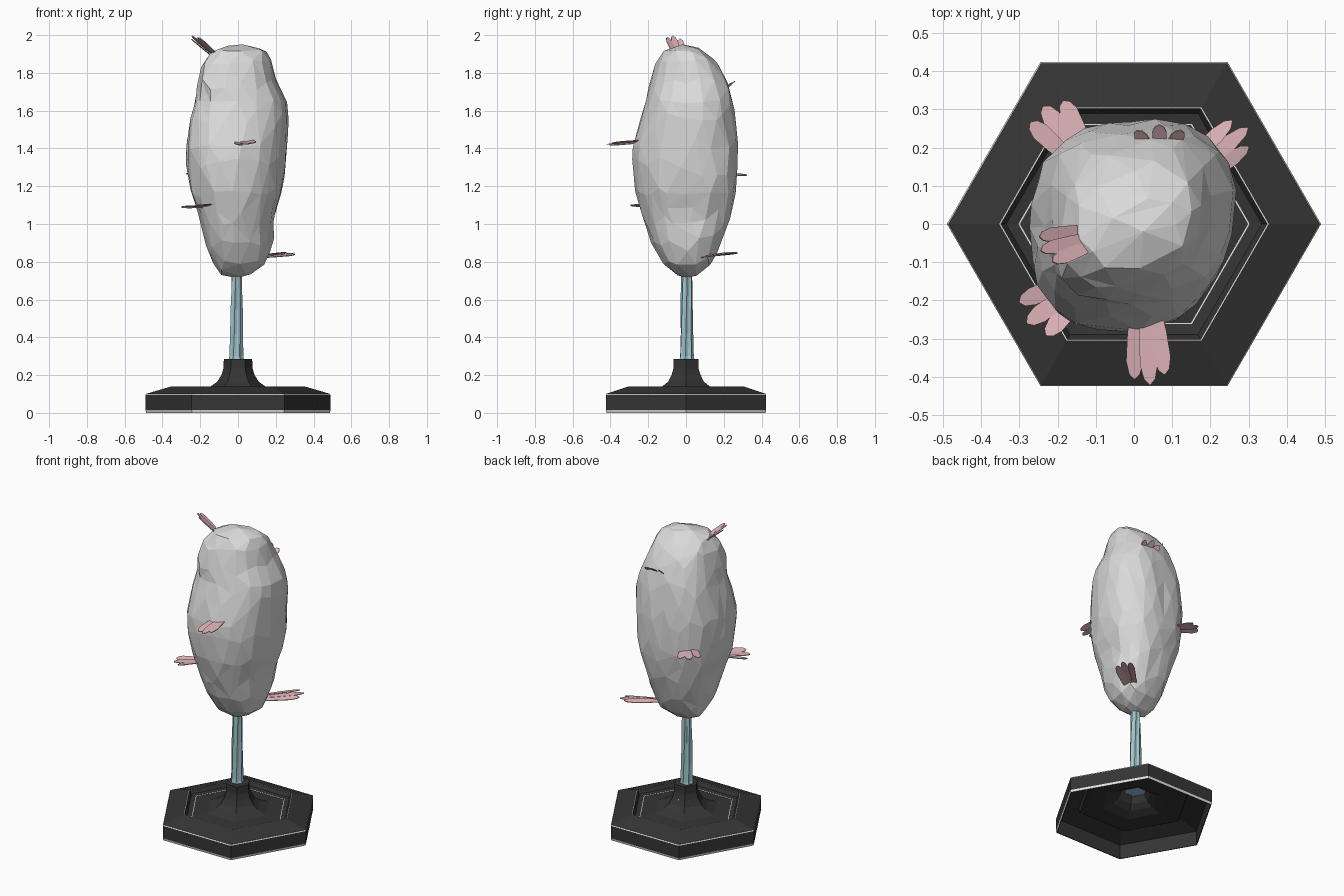
import bpy, bmesh, math, random
from mathutils import Vector, Matrix, noise

random.seed(4)
cube = bpy.data.objects.get("Cube")
if cube:
    bpy.data.objects.remove(cube)


def material(name, rgb):
    m = bpy.data.materials.new(name)
    m.use_nodes = True
    m.diffuse_color = (*rgb, 1)
    m.node_tree.nodes["Principled BSDF"].inputs["Base Color"].default_value = (*rgb, 1)
    return m


black = material("charcoal", (0.035, 0.035, 0.035))
white = material("trim white", (0.8, 0.78, 0.78))
grey = material("pale grey", (0.7, 0.7, 0.7))
blue = material("pale blue", (0.36, 0.57, 0.61))
pink = material("dusty pink", (0.76, 0.47, 0.5))


def finish(bm, name, *mats):
    bmesh.ops.recalc_face_normals(bm, faces=bm.faces)
    me = bpy.data.meshes.new(name)
    bm.to_mesh(me)
    bm.free()
    for m in mats:
        me.materials.append(m)
    ob = bpy.data.objects.new(name, me)
    bpy.context.collection.objects.link(ob)
    return ob


def lathe(bm, profile, sides, warp=lambda i, k: (1, 0)):
    """Sweep (radius, height, material) points round z; warp gives scale and turn."""
    rings = []
    for i, (r, z, _) in enumerate(profile):
        ring = []
        for k in range(sides):
            s, turn = warp(i, k)
            a = math.tau * k / sides + turn
            ring.append(bm.verts.new((r * s * math.cos(a), r * s * math.sin(a), z)))
        rings.append(ring)
    for (a, b), point in zip(zip(rings, rings[1:]), profile):
        for k in range(sides):
            j = (k + 1) % sides
            f = bm.faces.new((a[k], a[j], b[j], b[k]))
            f.material_index = point[2]
    bmesh.ops.remove_doubles(bm, verts=bm.verts, dist=1e-5)


# Thin hollow hexagonal plinth with pale trim lines and a flared socket
bm = bmesh.new()
lathe(bm, [
    (0, .275, 0), (.068, .275, 0), (.07, .232, 0), (.081, .195, 0), (.103, .158, 0),
    (.14, .132, 0), (.2, .11, 0), (.3, .104, 0), (.338, .107, 0), (.35, .132, 0),
    (.481, .093, 0), (.481, 0, 0), (.486, 0, 1), (.49, .014, 0), (.49, .095, 1),
    (.486, .101, 0), (.353, .14, 1), (.349, .14, 0), (.335, .115, 0),
    (.303, .112, 1), (.299, .112, 0), (.2, .118, 0), (.145, .14, 0),
    (.11, .165, 0), (.088, .2, 0), (.077, .235, 0), (.075, .285, 0), (0, .285, 0),
], 6)
finish(bm, "plinth", black, white)

# Ridged, slightly twisted stem with a spreading root
bm = bmesh.new()
levels = [(.078, .195), (.055, .235), (.039, .3), (.036, .42), (.033, .55), (.031, .66), (.03, .78)]
lathe(bm, [(0, .195, 0)] + [(r, z, 0) for r, z in levels] + [(0, .78, 0)], 14,
      lambda i, k: ((1 if k % 2 else .8) * random.uniform(.92, 1.04), i * .08))
stem = finish(bm, "stem", blue)
stem.location = (-.008, .004, 0)

# Boulder: height, then extents towards -x, +x, -y, +y
sections = [
    (.715, 0, 0, 0, 0),
    (.73, .09, .06, .05, .06),
    (.79, .13, .14, .12, .13),
    (.9, .17, .175, .18, .18),
    (1.05, .21, .185, .23, .23),
    (1.2, .255, .235, .27, .26),
    (1.38, .27, .25, .287, .265),
    (1.55, .25, .257, .24, .255),
    (1.65, .225, .25, .205, .24),
    (1.76, .2, .19, .182, .21),
    (1.86, .178, .172, .15, .155),
    (1.92, .125, .145, .11, .08),
    (1.942, .06, .07, .06, .04),
    (1.95, 0, 0, 0, 0),
]


def extents(z):
    for a, b in zip(sections, sections[1:]):
        if z <= b[0]:
            t = (z - a[0]) / (b[0] - a[0])
            return [p + (q - p) * t for p, q in zip(a[1:], b[1:])]
    return sections[-1][1:]


# Fullness of each diagonal corner, keyed by (towards +x, towards +y)
corners = {(True, True): .07, (False, False): .02, (True, False): -.08, (False, True): -.01}

bm = bmesh.new()
bmesh.ops.create_icosphere(bm, subdivisions=4, radius=1)
low, high = sections[0][0], sections[-1][0]
for v in bm.verts:
    d = v.co.copy()
    z = (low + high) / 2 + d.z * (high - low) / 2
    left, right, front, back = extents(z)
    # Slightly squared, uneven cross-section
    a = math.atan2(d.y, d.x)
    c, s = math.cos(a), math.sin(a)
    k = (abs(c) ** 2.5 + abs(s) ** 2.5) ** (-1 / 2.5)
    fullness = corners[c > 0, s > 0]
    if c < 0 and s < 0 and z > 1.7:
        fullness += .08
    k *= 1 + abs(math.sin(2 * a)) * fullness
    lump = 1.012 + .03 * noise.noise(d * 3.5)
    v.co = (c * k * lump * (right if c > 0 else left),
            s * k * lump * (back if s > 0 else front), z)
    v.co += noise.noise_vector(d * 9) * .006
boulder = finish(bm, "boulder", grey)
facets = boulder.modifiers.new("irregular facets", 'DECIMATE')
facets.ratio = .3


# Clusters of three thin rounded petals
def petal_cluster(name, base, tip, across, width, fan):
    base, tip, across = Vector(base), Vector(tip), Vector(across).normalized()
    along = (tip - base).normalized()
    normal = along.cross(across).normalized()
    across = normal.cross(along)
    frame = Matrix((along, across, normal)).transposed()
    outline = [(0, .3), (.35, .46), (.75, .5), (.93, .32), (1, .05)]
    outline += [(u, -w) for u, w in reversed(outline)]
    bm = bmesh.new()
    for k in (-1, 0, 1):
        length = (tip - base).length * (1 - .08 * abs(k) - .04 * (k > 0))
        turn = (Matrix.Rotation(k * fan, 3, 'Z') @ Matrix.Rotation(.2 * k, 3, 'X'))
        shift = Vector((0, k * width * .55, .004 * k))
        verts = [bm.verts.new(base + frame @ (turn @ Vector((u * length, w * width, 0)) + shift))
                 for u, w in outline]
        face = bm.faces.new(verts)
        top = bmesh.ops.extrude_face_region(bm, geom=[face])["geom"]
        for v in top:
            if isinstance(v, bmesh.types.BMVert):
                v.co += normal * .004
    finish(bm, name, pink)


petal_cluster("crown_petals", (-.115, -.035, 1.88), (-.245, -.07, 1.994), (.35, -1, .1), .038, .1)
petal_cluster("upper_back_petals", (.068, .185, 1.7), (.066, .258, 1.758), (1, .1, .15), .038, .45)
petal_cluster("front_petals", (.03, -.22, 1.436), (.042, -.42, 1.42), (1, 0, 0), .046, .08)
petal_cluster("back_right_petals", (-.15, .19, 1.27), (-.238, .308, 1.265), (1, .8, 0), .05, .18)
petal_cluster("front_right_petals", (-.15, -.165, 1.095), (-.28, -.26, 1.09), (1, -1, 0), .048, .2)
petal_cluster("lower_left_petals", (.11, .1, .83), (.298, .252, .848), (1, -1, 0), .042, .08)
